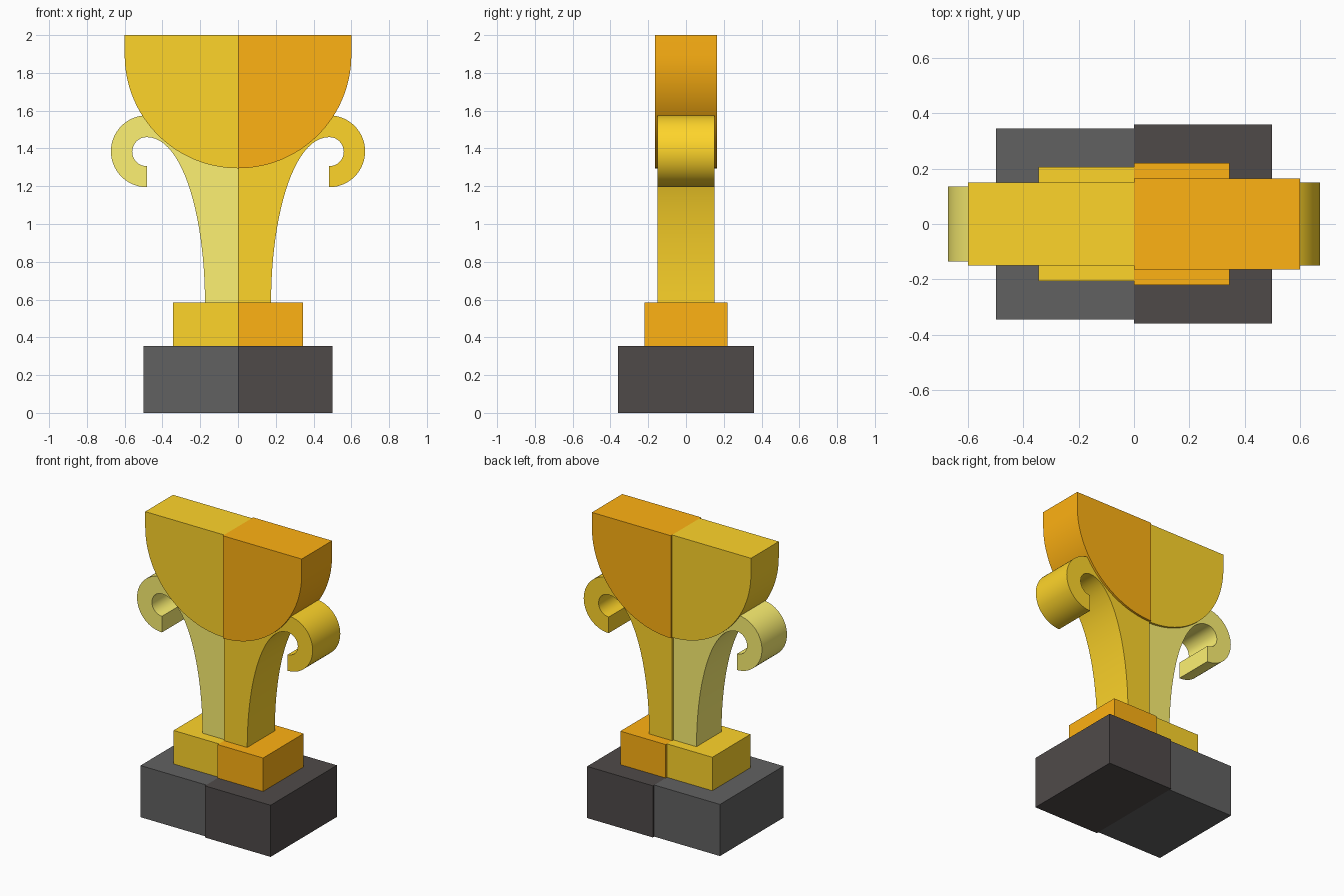
import bpy, bmesh
from math import radians, sin, cos
from mathutils import Vector
from mathutils.geometry import interpolate_bezier

if "Cube" in bpy.data.objects:
    bpy.data.objects.remove(bpy.data.objects["Cube"])


def make_material(name, hex_code):
    mat = bpy.data.materials.new(name)
    srgb = [int(hex_code[i:i + 2], 16) / 255 for i in (0, 2, 4)]
    mat.diffuse_color = [((c + 0.055) / 1.055) ** 2.4 for c in srgb] + [1]
    mat.use_nodes = True
    mat.node_tree.nodes["Principled BSDF"].inputs["Base Color"].default_value = mat.diffuse_color
    return mat


def arc(cx, cz, r, start, end, steps):
    angles = [radians(start + (end - start) * i / steps) for i in range(steps + 1)]
    return [(cx + r * cos(a), cz + r * sin(a)) for a in angles]


def extrude_profile(name, profile, side, half_depth, mat):
    """Extrude a right-half x/z outline along y; side = -1 flips it to the left."""
    bm = bmesh.new()
    face = bm.faces.new([bm.verts.new((side * x, -half_depth, z)) for x, z in profile])
    new = bmesh.ops.extrude_face_region(bm, geom=[face])["geom"]
    verts = [g for g in new if isinstance(g, bmesh.types.BMVert)]
    bmesh.ops.translate(bm, verts=verts, vec=(0, 2 * half_depth, 0))
    bmesh.ops.recalc_face_normals(bm, faces=bm.faces[:])
    mesh = bpy.data.meshes.new(name)
    bm.to_mesh(mesh)
    bm.free()
    obj = bpy.data.objects.new(name, mesh)
    bpy.context.collection.objects.link(obj)
    mesh.materials.append(mat)
    bpy.ops.object.select_all(action='DESELECT')
    obj.select_set(True)
    bpy.context.view_layer.objects.active = obj
    bpy.ops.object.shade_smooth_by_angle(angle=radians(30))


def block(width, bottom, top):
    return [(0, bottom), (width, bottom), (width, top), (0, top)]


# Colours
pale = make_material("pale_gold", "FDF172")
gold = make_material("gold", "FFD52A")
amber = make_material("amber", "FFB213")
grey = make_material("grey", "616161")
dark = make_material("dark_grey", "4F4A49")

# Bowl: short straight rim above a quarter circle
cup = [(0, 2.0)] + arc(0, 1.895, 0.6, -90, 0, 32) + [(0.6, 2.0)]

# Stem flaring outwards into a curled handle
flare = interpolate_bezier(Vector((0.175, 0.585)), Vector((0.175, 1.03)),
                           Vector((0.29, 1.46)), Vector((0.483, 1.46)), 24)
stem = ([(0, 0.585)] + [(p.x, p.y) for p in flare]
        + arc(0.483, 1.383, 0.077, 90, -90, 16)[1:]
        + arc(0.483, 1.385, 0.19, -90, 90, 28)
        + [(0, 1.575)])

# Each part: outline, left depth, right depth, left colour, right colour
parts = {
    "base": (block(0.5, 0, 0.355), 0.345, 0.36, grey, dark),
    "plinth": (block(0.345, 0.355, 0.585), 0.207, 0.22, gold, amber),
    "stem_and_handle": (stem, 0.136, 0.15, pale, gold),
    "cup": (cup, 0.151, 0.165, gold, amber),
}

# Shallower left halves, deeper right halves
for name, (profile, left_depth, right_depth, left_mat, right_mat) in parts.items():
    extrude_profile(name + "_left", profile, -1, left_depth, left_mat)
    extrude_profile(name + "_right", profile, 1, right_depth, right_mat)
